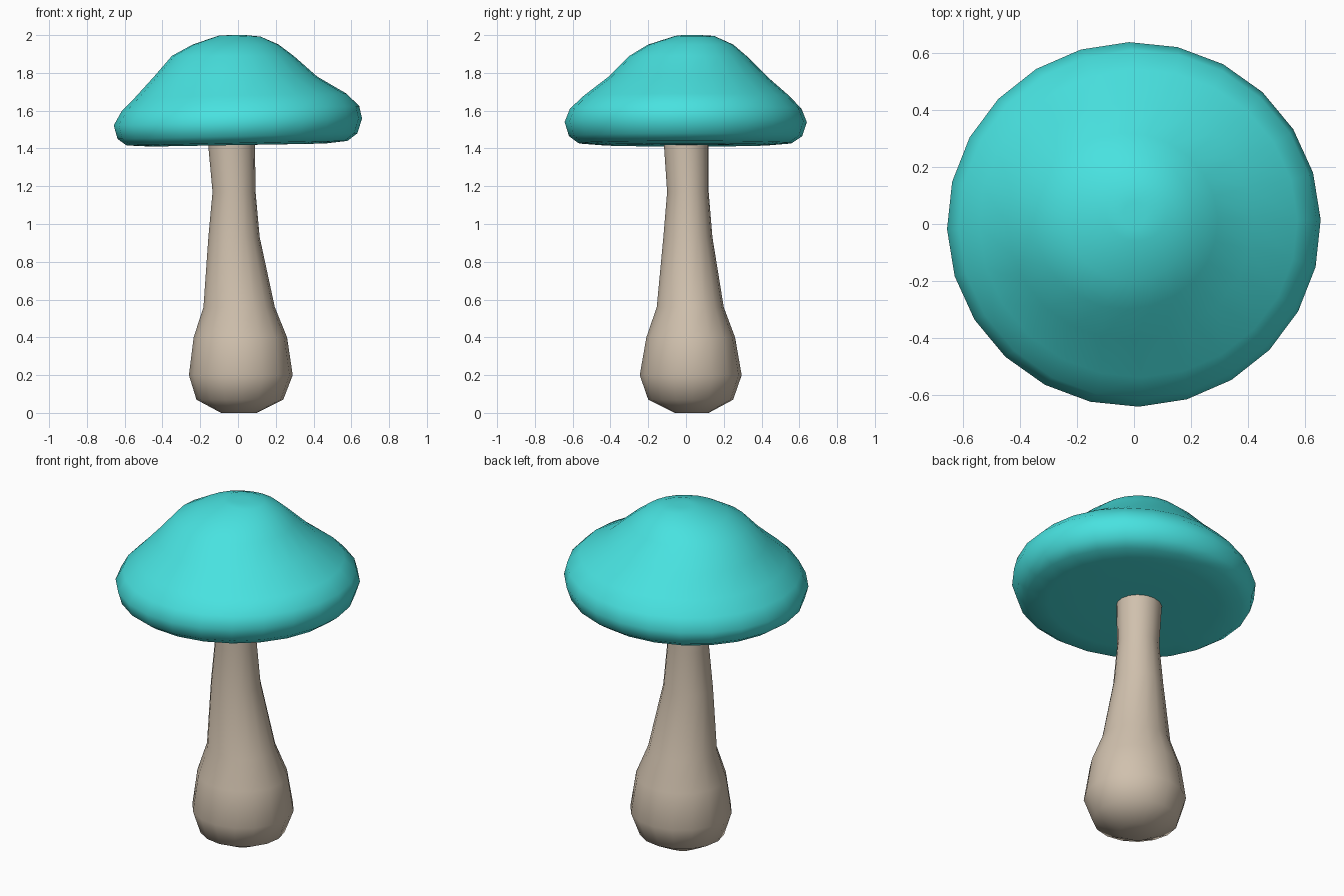
import bpy, bmesh, math


def material(name, rgb):
    m = bpy.data.materials.new(name)
    m.diffuse_color = (*rgb, 1)
    return m


def loft(name, rings, sides, mat):
    """Skin a stack of slightly off-centre ellipses: (z, x min, x max, y min, y max, tilt along x)."""
    bm = bmesh.new()
    loops = []
    for z, x0, x1, y0, y1, tilt in rings:
        loop = []
        for i in range(sides):
            a = 2 * math.pi * (i + 0.1) / sides
            c, s = math.cos(a), math.sin(a)
            loop.append(bm.verts.new(((x0 + x1) / 2 + (x1 - x0) / 2 * c,
                                      (y0 + y1) / 2 + (y1 - y0) / 2 * s,
                                      z + tilt * c)))
        loops.append(loop)
    for a, b in zip(loops, loops[1:]):
        for i in range(sides):
            j = (i + 1) % sides
            bm.faces.new((a[i], a[j], b[j], b[i]))
    bm.faces.new(loops[0][::-1])
    bm.faces.new(loops[-1])
    bmesh.ops.recalc_face_normals(bm, faces=bm.faces)
    me = bpy.data.meshes.new(name)
    bm.to_mesh(me)
    bm.free()
    me.materials.append(mat)
    for p in me.polygons:
        p.use_smooth = True
    ob = bpy.data.objects.new(name, me)
    bpy.context.collection.objects.link(ob)
    return ob


# Bulbous stem, leaning a little towards -x at the top
loft("stem", [
    (0.00, -0.09, 0.10, -0.06, 0.12, 0),
    (0.07, -0.22, 0.24, -0.20, 0.25, 0),
    (0.20, -0.26, 0.29, -0.245, 0.295, 0),
    (0.40, -0.235, 0.26, -0.21, 0.26, 0),
    (0.56, -0.183, 0.195, -0.155, 0.20, 0),
    (0.93, -0.157, 0.115, -0.12, 0.14, 0),
    (1.17, -0.135, 0.093, -0.10, 0.12, 0),
    (1.42, -0.158, 0.09, -0.117, 0.12, 0),
    (1.46, -0.158, 0.09, -0.117, 0.12, 0),
], 16, material("beige", (0.63, 0.53, 0.42)))

# Domed cap with a rolled, slightly tilted rim and a flat underside
loft("cap", [
    (1.418, -0.20, 0.20, -0.20, 0.20, 0.003),
    (1.418, -0.46, 0.46, -0.45, 0.45, 0.008),
    (1.428, -0.59, 0.58, -0.57, 0.56, 0.012),
    (1.465, -0.638, 0.632, -0.62, 0.615, 0.015),
    (1.54, -0.658, 0.657, -0.643, 0.64, 0.018),
    (1.61, -0.617, 0.642, -0.615, 0.612, 0.014),
    (1.68, -0.545, 0.575, -0.54, 0.545, 0.01),
    (1.78, -0.445, 0.42, -0.41, 0.43, 0),
    (1.89, -0.35, 0.295, -0.30, 0.32, 0),
    (1.95, -0.24, 0.215, -0.20, 0.25, 0),
    (1.995, -0.10, 0.12, -0.06, 0.15, -0.003),
    (2.00, -0.04, 0.04, -0.02, 0.08, 0),
], 24, material("turquoise", (0.065, 0.76, 0.745)))
